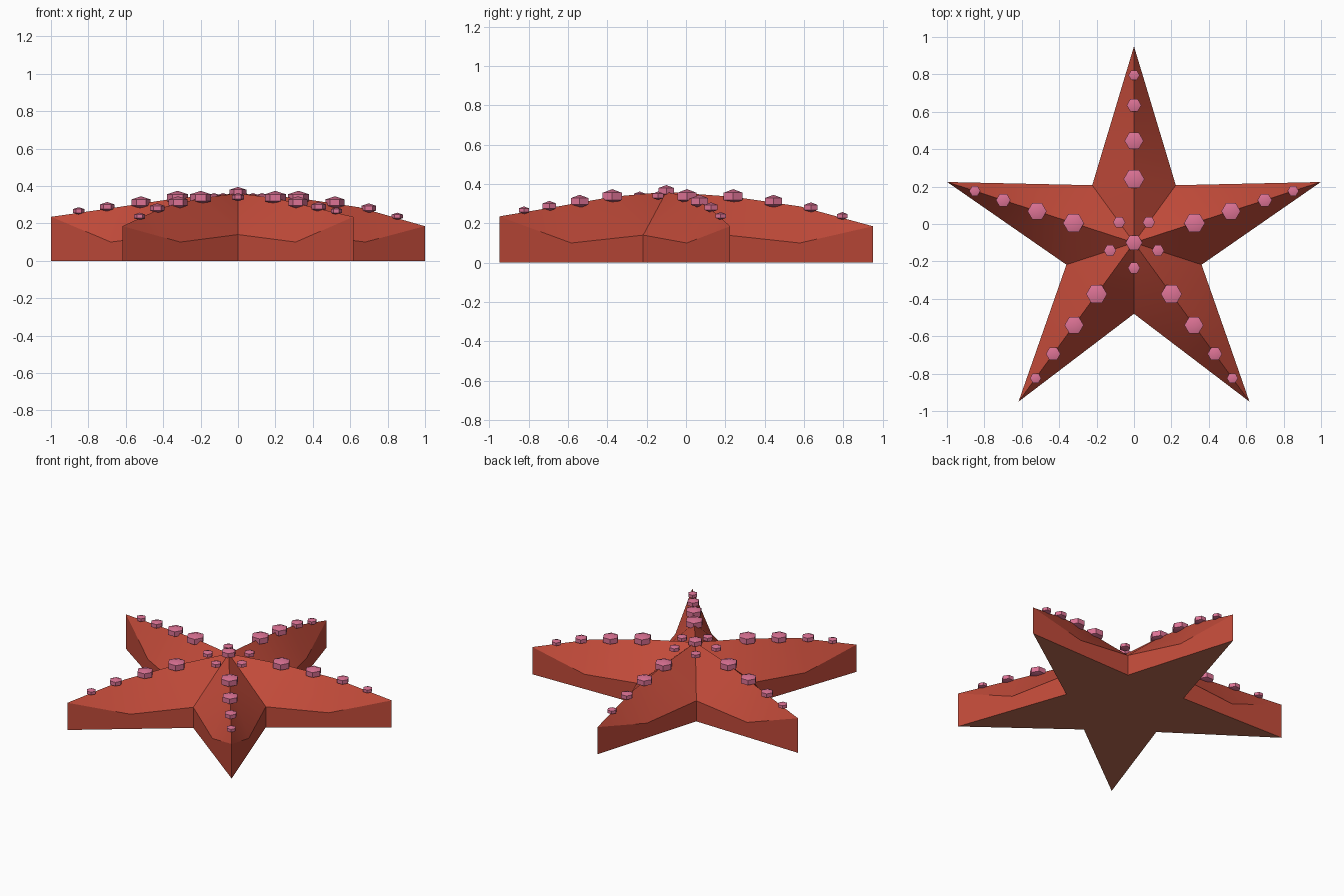
import bpy, bmesh, math
from mathutils import Matrix, Vector

if "Cube" in bpy.data.objects:
    bpy.data.objects.remove(bpy.data.objects["Cube"], do_unlink=True)


def material(name, rgb):
    m = bpy.data.materials.new(name)
    m.use_nodes = True
    m.diffuse_color = (*rgb, 1)
    m.node_tree.nodes["Principled BSDF"].inputs["Base Color"].default_value = (*rgb, 1)
    return m


red = material("brick_red", (0.54, 0.07, 0.042))
brown = material("underside_brown", (0.50, 0.15, 0.085))
pink = material("rose_pink", (0.72, 0.17, 0.30))

CENTRE_Y = -0.1
TIP_R, VALLEY_R = 1.05, 0.38
ARM_ANGLES = [90, 162, 234, 306, 378]
TIP_HEIGHTS = [0.185, 0.235, 0.185, 0.235, 0.185]


def polar(r, degrees, z):
    a = math.radians(degrees)
    return Vector((r * math.cos(a), CENTRE_Y + r * math.sin(a), z))


def ridge_points(tip_z):
    return [(0, 0.36), (0.34, 0.335), (0.68, 0.286), (TIP_R, tip_z)]


def ridge_height(r, tip_z):
    pts = ridge_points(tip_z)
    for (r0, z0), (r1, z1) in zip(pts, pts[1:]):
        if r <= r1:
            return z0 + (z1 - z0) * (r - r0) / (r1 - r0)


def finish(name, bm, mats):
    mesh = bpy.data.meshes.new(name)
    bm.to_mesh(mesh)
    bm.free()
    for m in mats:
        mesh.materials.append(m)
    obj = bpy.data.objects.new(name, mesh)
    bpy.context.collection.objects.link(obj)
    bpy.ops.object.select_all(action='DESELECT')
    obj.select_set(True)
    bpy.context.view_layer.objects.active = obj
    bpy.ops.object.shade_smooth_by_angle(angle=math.radians(30))


# Star body: each arm is two mirrored halves meeting at the ridge
bm = bmesh.new()
outline = []
for angle, tip_z in zip(ARM_ANGLES, TIP_HEIGHTS):
    centre, inner, mid, tip = [polar(r, angle, z) for r, z in ridge_points(tip_z)]
    halves = []
    for side in (-1, 1):
        valley = polar(VALLEY_R, angle + 36 * side, 0.14)
        edge = (valley + tip) / 2
        edge.z = 0.1
        faces = [(centre, valley, inner), (inner, valley, edge, mid), (mid, edge, tip)]
        rim = [valley, edge, tip]
        for a, b in zip(rim, rim[1:]):
            low_a, low_b = [Vector((p.x, p.y, 0)) for p in (a, b)]
            faces.append((a, low_a, low_b, b))
        for f in faces:
            bm.faces.new([bm.verts.new(p) for p in f])
        halves.append([Vector((p.x, p.y, 0)) for p in rim])
    outline += halves[0] + [halves[1][1]]

# Flat underside
outline_loop = [bm.verts.new(p) for p in outline]
hub = bm.verts.new((0, CENTRE_Y, 0))
for a, b in zip(outline_loop, outline_loop[1:] + outline_loop[:1]):
    bm.faces.new((hub, b, a))
bmesh.ops.remove_doubles(bm, verts=bm.verts, dist=0.0005)
bmesh.ops.recalc_face_normals(bm, faces=bm.faces)
for f in bm.faces:
    f.material_index = 1 if f.normal.z < -0.9 else 0
finish("star_body", bm, [red, brown])


# Six-sided bumps with a corner pointing to each side
def bump(bm, position, radius):
    shape = Matrix.Diagonal((1, 1, 0.57, 1)) @ Matrix.Rotation(math.radians(30), 4, 'Z')
    bmesh.ops.create_uvsphere(bm, u_segments=6, v_segments=3, radius=radius / 0.866,
                              matrix=Matrix.Translation(position) @ shape)


arm_bumps = bmesh.new()
for angle, tip_z in zip(ARM_ANGLES, TIP_HEIGHTS):
    for r, size, lift in [(0.34, 0.056, 0.002), (0.545, 0.051, 0.006),
                          (0.735, 0.039, 0.01), (0.895, 0.03, 0.01)]:
        bump(arm_bumps, polar(r, angle, ridge_height(r, tip_z) + lift), size)
finish("arm_bumps", arm_bumps, [pink])

centre_bumps = bmesh.new()
bump(centre_bumps, polar(0, 0, 0.365), 0.045)
for angle in ARM_ANGLES:
    bump(centre_bumps, polar(0.135, angle + 36, 0.34), 0.033)
finish("centre_bumps", centre_bumps, [pink])
